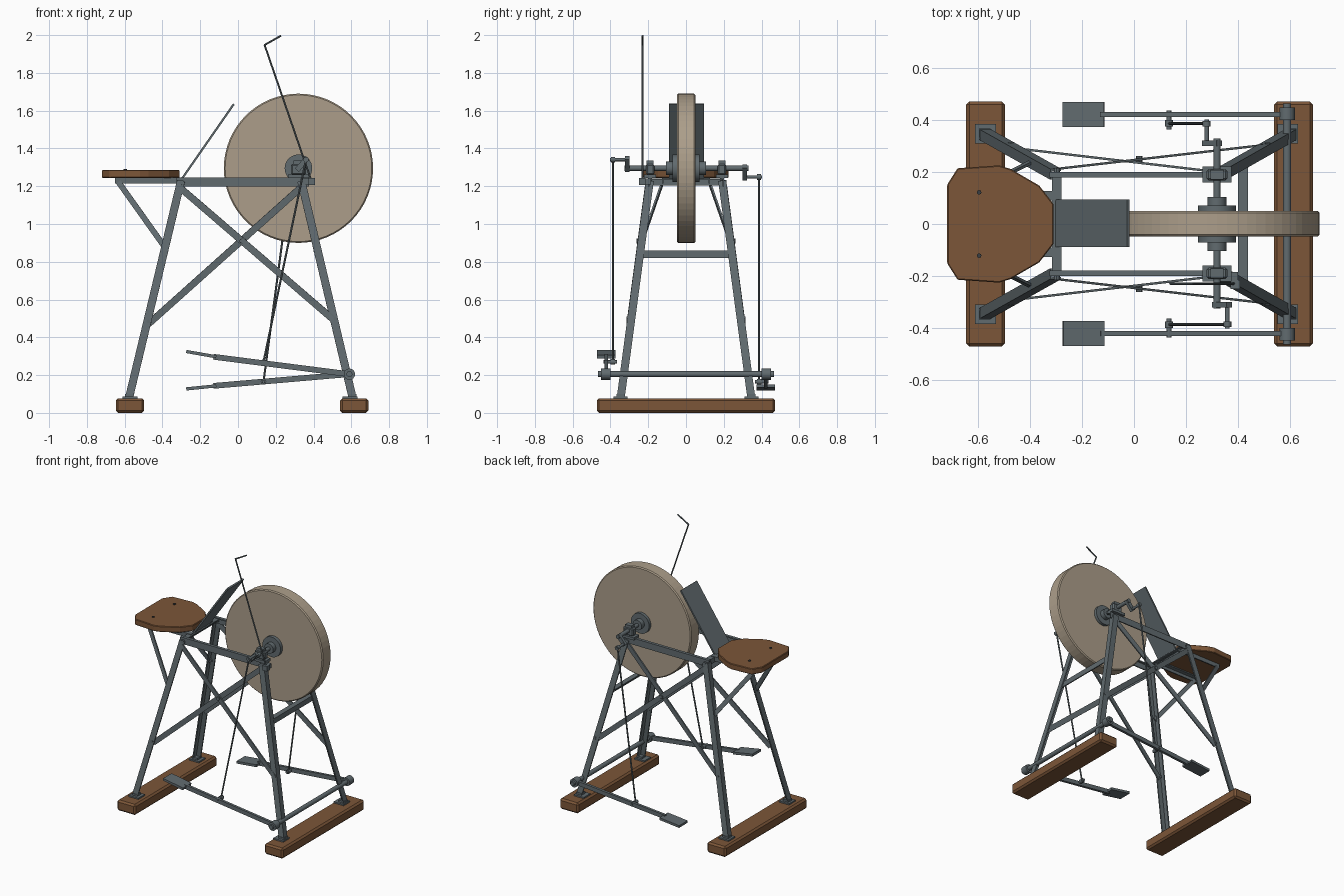
import bpy, bmesh, math
from mathutils import Vector

if "Cube" in bpy.data.objects:
    bpy.data.objects.remove(bpy.data.objects["Cube"])


def mat(name, r, g, b):
    m = bpy.data.materials.new(name)
    lin = [((c / 255 + 0.055) / 1.055) ** 2.4 for c in (r, g, b)]
    m.diffuse_color = (*lin, 1)
    m.use_nodes = True
    m.node_tree.nodes["Principled BSDF"].inputs["Base Color"].default_value = m.diffuse_color
    return m


STEEL = mat("grey steel", 97, 107, 111)
WOOD = mat("brown wood", 124, 86, 56)
STONE = mat("grindstone", 172, 158, 138)
DARK = mat("dark steel", 58, 63, 66)


def finish(name, bm, m, bevel=0.0, smooth=False):
    bmesh.ops.recalc_face_normals(bm, faces=bm.faces)
    me = bpy.data.meshes.new(name)
    bm.to_mesh(me)
    bm.free()
    me.materials.append(m)
    ob = bpy.data.objects.new(name, me)
    bpy.context.collection.objects.link(ob)
    if smooth:
        bpy.ops.object.select_all(action='DESELECT')
        ob.select_set(True)
        bpy.context.view_layer.objects.active = ob
        bpy.ops.object.shade_smooth_by_angle(angle=math.radians(40))
    if bevel:
        b = ob.modifiers.new("bevel", 'BEVEL')
        b.width, b.segments = bevel, 1
    return ob


def sweep(name, p, q, profile, u, v, m=STEEL, bevel=0.0, smooth=False):
    """Extrude a 2D profile (along u and v) from p to q."""
    p, q = Vector(p), Vector(q)
    w = (q - p).normalized()
    u = Vector(u)
    u = (u - w * u.dot(w)).normalized()
    v = Vector(v)
    v = (v - w * v.dot(w) - u * v.dot(u)).normalized()
    bm = bmesh.new()
    ends = [[bm.verts.new(e + u * a + v * b) for a, b in profile] for e in (p, q)]
    n = len(profile)
    for ring in ends:
        bm.faces.new(ring)
    for i in range(n):
        j = (i + 1) % n
        bm.faces.new((ends[0][i], ends[0][j], ends[1][j], ends[1][i]))
    return finish(name, bm, m, bevel, smooth)


def rect(a, b):
    return [(-a / 2, -b / 2), (a / 2, -b / 2), (a / 2, b / 2), (-a / 2, b / 2)]


def angle_iron(a, t):
    h = a / 2
    return [(x - h, y - h) for x, y in ((0, 0), (a, 0), (a, t), (t, t), (t, a), (0, a))]


def rod(name, p, q, r, n=12, m=STEEL, bevel=0.0, smooth=True):
    d = Vector(q) - Vector(p)
    u, v = ((1, 0, 0), (0, 1, 0)) if abs(d.z) > abs(d.y) else ((1, 0, 0), (0, 0, 1))
    prof = [(r * math.cos(2 * math.pi * i / n), r * math.sin(2 * math.pi * i / n)) for i in range(n)]
    return sweep(name, p, q, prof, u, v, m, bevel, smooth)


def box(name, x0, x1, y0, y1, z0, z1, m=STEEL, bevel=0.0):
    y, z = (y0 + y1) / 2, (z0 + z1) / 2
    return sweep(name, (x0, y, z), (x1, y, z), rect(abs(y1 - y0), z1 - z0),
                 (0, 1, 0), (0, 0, 1), m, bevel)


# wooden ground skids
for n, x in (("left", -0.572), ("right", 0.615)):
    box(n + "_skid", x - 0.075, x + 0.075, -0.472, 0.472, 0, 0.077, WOOD, 0.012)

# grindstone with clamp flanges, hubs and shaft
CX, CZ = 0.32, 1.295
rod("grindstone", (CX, -0.048, CZ), (CX, 0.05, CZ), 0.395, 64, STONE, 0.007, False)
rod("wheel_shaft", (CX, -0.325, CZ), (CX, 0.33, CZ), 0.014)
for s in (-1, 1):
    rod("clamp_flange", (CX, s * 0.045, CZ), (CX, s * 0.072, CZ), 0.073, 32)
    rod("shaft_hub", (CX, s * 0.07, CZ), (CX, s * 0.105, CZ), 0.036, 16)

# seat board with two bolts
half = [(-0.72, 0.152), (-0.68, 0.215), (-0.52, 0.226), (-0.475, 0.212),
        (-0.365, 0.148), (-0.31, 0.077)]
outline = half + [(x, -y) for x, y in reversed(half)]
sweep("seat", (0, 0, 1.244), (0, 0, 1.286), outline, (1, 0, 0), (0, 1, 0), WOOD, 0.004)
for s in (-1, 1):
    rod("seat_bolt", (-0.597, s * 0.122, 1.28), (-0.597, s * 0.122, 1.292), 0.009, 8, DARK)

# sloping splash guard
sweep("splash_guard", (-0.3, 0.003, 1.235), (-0.022, 0.003, 1.635), rect(0.184, 0.011),
      (0, 1, 0), (1, 0, -1))

# cross rails between the two side frames
sweep("rear_cross_rail", (-0.298, -0.2, 1.222), (-0.298, 0.2, 1.222),
      angle_iron(0.038, 0.008), (1, 0, 0), (0, 0, -1))
sweep("front_cross_rail", (0.42, -0.24, 0.84), (0.42, 0.24, 0.84),
      angle_iron(0.038, 0.008), (-1, 0, 0), (0, 0, -1))

# side frames, built once and repeated for each side
for s in (-1, 1):
    # legs and foot plates
    for n, foot, top in (("left", -0.575, -0.302), ("right", 0.605, 0.335)):
        inward = -1 if foot > 0 else 1
        sweep(n + "_leg", (foot, s * 0.345, 0.085), (top, s * 0.192, 1.225),
              angle_iron(0.042, 0.009), (inward, 0, 0), (0, -s, 0))
        px = foot + (0.003 if foot < 0 else -0.012)
        box(n + "_foot_plate", px - 0.04, px + 0.04, s * 0.31, s * 0.385, 0.075, 0.087)
        box(n + "_foot_block", foot - 0.022, foot + 0.022, s * 0.325, s * 0.368, 0.08, 0.1)
    # top rail
    sweep("top_rail", (-0.325, s * 0.19, 1.223), (0.375, s * 0.19, 1.223),
          [(-0.011, 0.024), (0.011, 0.024), (0.011, -0.024), (0.003, -0.024),
           (0.003, 0.015), (-0.011, 0.015)], (0, s, 0), (0, 0, 1))
    # crossed braces with bolts
    for x0, x1, z1 in ((-0.31, 0.515, 0.485), (0.335, -0.475, 0.47)):
        off = 0.006 if x0 < 0 else -0.006
        sweep("cross_brace", (x0, s * (0.205 + off), 1.195), (x1, s * (0.3 + off), z1),
              rect(0.036, 0.009), (0, 0, 1), (0, 1, 0))
        rod("brace_bolt", (x1, s * 0.285, z1 + 0.015), (x1, s * 0.315, z1 + 0.015), 0.01, 8)
    rod("centre_bolt", (0.02, s * 0.235, 0.91), (0.02, s * 0.262, 0.91), 0.013, 8)
    rod("rail_bolt", (-0.298, s * 0.18, 1.222), (-0.298, s * 0.215, 1.222), 0.012, 8)
    # seat arm and diagonal strut
    box("seat_arm", -0.65, -0.29, s * 0.09, s * 0.128, 1.236, 1.245)
    box("seat_arm_web", -0.65, -0.29, s * 0.12, s * 0.128, 1.214, 1.24)
    sweep("seat_strut", (-0.635, s * 0.122, 1.225), (-0.388, s * 0.243, 0.878),
          rect(0.03, 0.01), (1, 0, 1), (0, 1, 0))
    # shaft bearing
    box("bearing_base", CX - 0.055, CX + 0.055, s * 0.16, s * 0.222, 1.243, 1.262)
    box("bearing_block", CX - 0.04, CX + 0.04, s * 0.168, s * 0.212, 1.26, 1.318, bevel=0.008)
    box("bearing_cap", CX - 0.025, CX + 0.025, s * 0.172, s * 0.208, 1.315, 1.335)

    # crank arm and pin
    kx, kz = CX - s * 0.04, CZ - s * 0.046
    sweep("crank_arm", (CX + s * 0.008, s * 0.311, CZ + s * 0.01),
          (kx - s * 0.008, s * 0.311, kz - s * 0.01), rect(0.022, 0.028), (0, 1, 0), (1, 0, 1))
    rod("crank_pin", (kx, s * 0.3, kz), (kx, s * 0.402, kz), 0.009)
    rod("crank_pin_collar", (kx, s * 0.375, kz), (kx, s * 0.398, kz), 0.015)
    # treadle arm, pedal and pivot collar
    up = 1 if s < 0 else 0
    za, zb = (0.297, 0.325) if up else (0.143, 0.127)
    sweep("treadle_arm", (0.59, s * 0.422, 0.205), (-0.13, s * 0.422, za),
          rect(0.019, 0.03), (0, 1, 0), (0, 0, 1))
    sweep("pedal", (-0.115, s * 0.422, za), (-0.274, s * 0.422, zb),
          rect(0.097, 0.017), (0, 1, 0), (0, 0, 1))
    rod("pivot_collar", (0.59, s * 0.4, 0.205), (0.59, s * 0.45, 0.205), 0.03, 16)
    # connecting rod down to the treadle
    zp = 0.27 if up else 0.165
    rod("treadle_pin", (0.135, s * 0.365, zp), (0.135, s * 0.438, zp), 0.009)
    rod("treadle_pin_collar", (0.135, s * 0.376, zp), (0.135, s * 0.4, zp), 0.015)
    rod("connecting_rod", (kx, s * 0.387, kz), (0.135, s * 0.387, zp), 0.0055, 8)

# treadle shaft
rod("treadle_shaft", (0.59, -0.465, 0.205), (0.59, 0.465, 0.205), 0.016)

# tall hooked water rod in its mounting block
rod("water_rod", (0.395, -0.23, 1.21), (0.14, -0.23, 1.95), 0.005, 8)
rod("water_rod_hook", (0.139, -0.23, 1.947), (0.228, -0.23, 1.997), 0.005, 8)
box("water_rod_block", 0.372, 0.408, -0.25, -0.215, 1.207, 1.243)
box("water_rod_bracket", 0.33, 0.4, -0.22, -0.185, 1.21, 1.24)
